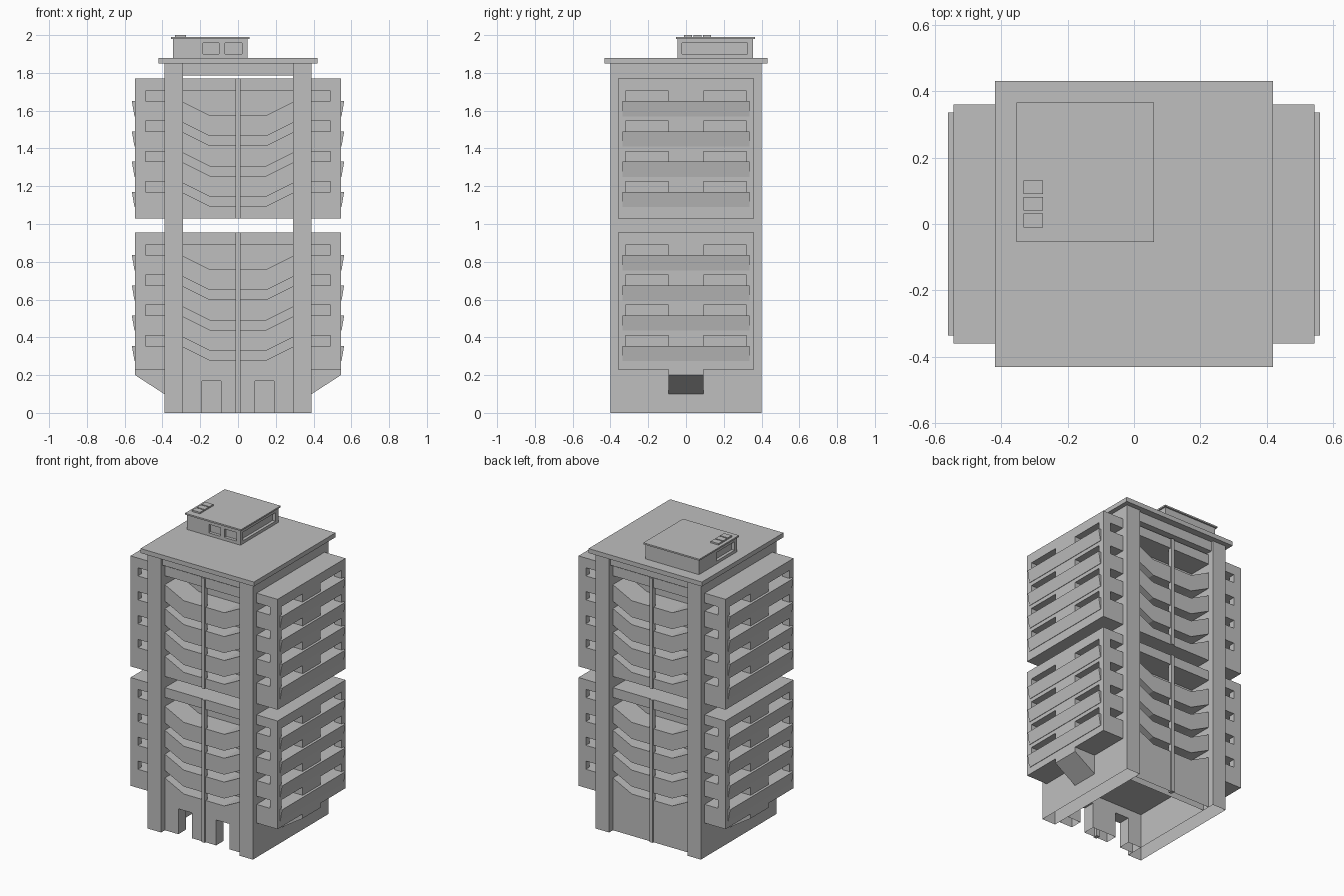
import bpy
import bmesh

if "Cube" in bpy.data.objects:
    bpy.data.objects.remove(bpy.data.objects["Cube"], do_unlink=True)

concrete = bpy.data.materials.new("concrete grey")
concrete.use_nodes = True
concrete.diffuse_color = (0.52, 0.52, 0.52, 1)
concrete.node_tree.nodes["Principled BSDF"].inputs["Base Color"].default_value = (0.52, 0.52, 0.52, 1)


class Part:
    """Collects boxes and prisms into one named mesh object."""

    def __init__(self, name):
        self.name, self.bm = name, bmesh.new()

    def prism(self, outline, y0, y1):
        # Outline in x and z, extruded along y
        verts = [self.bm.verts.new((x, y0, z)) for x, z in outline]
        face = self.bm.faces.new(verts)
        extruded = bmesh.ops.extrude_face_region(self.bm, geom=[face])["geom"]
        moved = [v for v in extruded if isinstance(v, bmesh.types.BMVert)]
        bmesh.ops.translate(self.bm, verts=moved, vec=(0, y1 - y0, 0))

    def box(self, x0, x1, y0, y1, z0, z1):
        self.prism([(x0, z0), (x1, z0), (x1, z1), (x0, z1)], y0, y1)

    def open_bottom(self):
        low = [f for f in self.bm.faces if all(v.co.z < 0.001 for v in f.verts)]
        bmesh.ops.delete(self.bm, geom=low, context="FACES_ONLY")

    def finish(self, hollow=False):
        bmesh.ops.recalc_face_normals(self.bm, faces=self.bm.faces)
        if hollow:
            self.open_bottom()
        mesh = bpy.data.meshes.new(self.name)
        self.bm.to_mesh(mesh)
        self.bm.free()
        mesh.materials.append(concrete)
        obj = bpy.data.objects.new(self.name, mesh)
        bpy.context.collection.objects.link(obj)
        return obj


def span(a, b, side):
    return (a * side, b * side) if side > 0 else (b * side, a * side)


FLOORS = 4
IN, OUT, WING, DEEP = 0.29, 0.39, 0.545, 0.36
MODULES = {"lower": (0.23, 0.955), "upper": (1.03, 1.77)}

# Full-depth side walls
for side, label in ((1, "left"), (-1, "right")):
    wall = Part(label + "_side_wall")
    wall.box(*span(IN, OUT, side), -0.4, 0.4, 0, 1.85)
    wall.finish(hollow=True)

    # Wedge bracket under the lower wing
    bracket = Part(label + "_wing_bracket")
    bracket.prism([(OUT * side, 0.1), (WING * side, 0.2), (WING * side, 0.23), (OUT * side, 0.23)], -0.093, 0.093)
    bracket.finish()

for level, (base, top) in MODULES.items():
    heads = [top - 0.065 - 0.16 * i for i in range(FLOORS)]
    for side, label in ((1, "left"), (-1, "right")):
        # Wing: solid bands with loggia openings between corner posts and a centre shaft
        wing = Part(f"{level}_{label}_wing")
        slab_top = top
        for head in heads:
            sill = head - 0.055
            wing.box(*span(OUT, WING, side), -DEEP, DEEP, head, slab_top)
            wing.box(*span(OUT, WING, side), -0.093, 0.093, sill, head)
            for y0, y1 in ((-DEEP, -0.32), (0.32, DEEP)):
                wing.box(*span(0.49, WING, side), y0, y1, sill, head)
            slab_top = sill
        wing.box(*span(OUT, WING, side), -DEEP, DEEP, base, slab_top)
        wing.finish()

        # Flared balcony fronts
        balcony = Part(f"{level}_{label}_balconies")
        for head in heads:
            sill = head - 0.055
            balcony.prism([(WING * side, sill), (0.562 * side, sill),
                           (0.548 * side, sill - 0.08), (WING * side, sill - 0.08)], -0.336, 0.336)
        balcony.finish()

    # Central block behind the galleries
    core = Part(level + "_core")
    core.box(-IN, IN, -0.2, 0.2, base, top)
    core.finish()

    for face, label in ((-1, "front"), (1, "back")):
        y0, y1 = span(0.2, DEEP, face)
        # Cranked gallery parapets
        gallery = Part(f"{level}_{label}_gallery")
        gallery.box(-IN, IN, y0, y1, heads[0], top)
        for i, head in enumerate(heads):
            b = head - 0.13
            for s in (1, -1):
                outline = [(0, b), (0.15, b), (IN, b + 0.07)]
                if i < FLOORS - 1:
                    outline += [(IN, b - 0.04), (0.15, b - 0.11), (0, b - 0.11)]
                else:
                    outline += [(IN, base), (0, base)]
                gallery.prism([(x * s, z) for x, z in outline], y0, y1)
        gallery.finish()

        # Centre mullion, reaching the ground on the lower block
        mullion = Part(f"{level}_{label}_mullion")
        mullion.box(-0.012, 0.012, *span(0.34, 0.37, face), 0 if level == "lower" else base, top)
        mullion.finish()

# Ground floor: doorway piers, lintel and plain back wall
ground = Part("entrance_wall")
for x0, x1 in ((-IN, -0.19), (-0.09, 0.09), (0.19, IN)):
    ground.box(x0, x1, -DEEP, -0.28, 0, 0.17)
ground.box(-IN, IN, -DEEP, -0.28, 0.17, 0.23)
ground.finish(hollow=True)
back = Part("ground_back_wall")
back.box(-IN, IN, 0.31, DEEP, 0, 0.23)
back.finish(hollow=True)

# Roof
roof = Part("roof_slab")
roof.box(-0.42, 0.42, -0.432, 0.432, 1.85, 1.88)
roof.finish()
beam = Part("roof_beam")
beam.box(-IN, IN, -0.385, 0.385, 1.785, 1.85)
beam.finish()

# Rooftop room with recessed windows
room = Part("rooftop_room")
room.box(-0.345, 0.05, -0.045, 0.355, 1.88, 1.98)
room_obj = room.finish()
holes = Part("window_cutter")
for x0, x1 in ((-0.185, -0.1), (-0.07, 0.02)):
    holes.box(x0, x1, -0.1, -0.025, 1.9, 1.957)
holes.box(0.03, 0.1, -0.02, 0.325, 1.9, 1.957)
holes.box(-0.4, -0.325, -0.02, 0.17, 1.9, 1.957)
cutter = holes.finish()
cutter.hide_render = True
cut = room_obj.modifiers.new("windows", "BOOLEAN")
cut.operation, cut.solver, cut.object = "DIFFERENCE", "EXACT", cutter
bpy.context.view_layer.objects.active = room_obj
bpy.ops.object.modifier_apply(modifier=cut.name)
bpy.data.objects.remove(cutter, do_unlink=True)

cap = Part("rooftop_room_cap")
cap.box(-0.355, 0.06, -0.054, 0.366, 1.98, 1.99)
cap.finish()
vents = Part("roof_vents")
for i in range(3):
    y = -0.01 + 0.05 * i
    vents.box(-0.333, -0.275, y, y + 0.042, 1.99, 2.0)
vents.finish()
